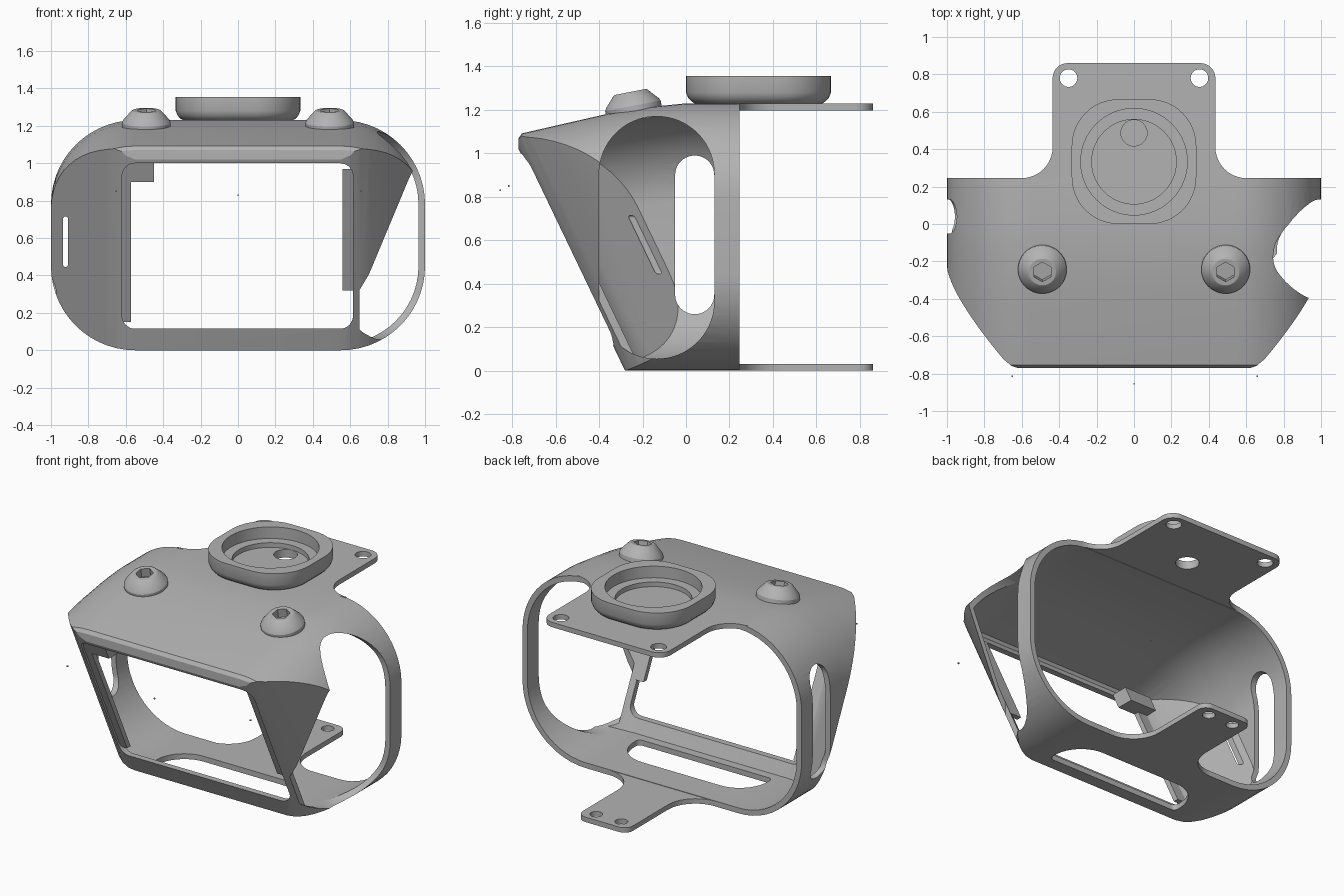
import bpy, bmesh
from math import sin, cos, tan, pi, radians
from mathutils import Vector

if "Cube" in bpy.data.objects:
    bpy.data.objects.remove(bpy.data.objects["Cube"])

grey = bpy.data.materials.new("plain grey")
grey.use_nodes = True
grey.diffuse_color = (0.45, 0.45, 0.45, 1)
grey.node_tree.nodes["Principled BSDF"].inputs["Base Color"].default_value = (0.45, 0.45, 0.45, 1)

WALL = 0.035
BACK = 0.245


def rounded(corners, seg=10):
    """2D outline from (x, y, radius) corners."""
    out = []
    for i, (x, y, r) in enumerate(corners):
        p = Vector((x, y))
        if not r:
            out.append(p)
            continue
        a = (Vector(corners[i - 1][:2]) - p).normalized()
        b = (Vector(corners[(i + 1) % len(corners)][:2]) - p).normalized()
        half = a.angle(b) / 2
        c = p + (a + b).normalized() * r / sin(half)
        v0 = p + a * r / tan(half) - c
        v1 = p + b * r / tan(half) - c
        w = pi - 2 * half
        for k in range(seg + 1):
            t = k / seg
            out.append(c + (v0 * sin((1 - t) * w) + v1 * sin(t * w)) / sin(w))
    return out


def rect(x0, x1, y0, y1, r=0, seg=10):
    return rounded([(x0, y0, r), (x1, y0, r), (x1, y1, r), (x0, y1, r)], seg)


def circle(x, y, r, n=48):
    return [Vector((x + r * cos(2 * pi * k / n), y + r * sin(2 * pi * k / n))) for k in range(n)]


def loft(name, rings):
    """Closed solid through rings of equal point count."""
    bm = bmesh.new()
    loops = [[bm.verts.new(p) for p in ring] for ring in rings]
    n = len(loops[0])
    for low, high in zip(loops, loops[1:]):
        for i in range(n):
            j = (i + 1) % n
            bm.faces.new((low[i], low[j], high[j], high[i]))
    bm.faces.new(loops[0])
    bm.faces.new(loops[-1])
    bmesh.ops.recalc_face_normals(bm, faces=bm.faces)
    mesh = bpy.data.meshes.new(name)
    bm.to_mesh(mesh)
    bm.free()
    mesh.materials.append(grey)
    ob = bpy.data.objects.new(name, mesh)
    bpy.context.collection.objects.link(ob)
    return ob


def prism(name, outline, axis, lo, hi):
    place = {"x": lambda p, d: (d, p[0], p[1]),
             "y": lambda p, d: (p[0], d, p[1]),
             "z": lambda p, d: (p[0], p[1], d)}[axis]
    return loft(name, [[place(p, d) for p in outline] for d in (lo, hi)])


def front_y(z):
    """Depth of the leaning front plane at a height."""
    return -0.77 + 0.48 * (1.02 - z)


def leaning(name, outline, z0, z1):
    """Prism along the leaning front; outline is (x, distance behind it)."""
    return loft(name, [[(x, s + front_y(z), z) for x, s in outline] for z in (z0, z1)])


def activate(ob):
    bpy.ops.object.select_all(action="DESELECT")
    bpy.context.view_layer.objects.active = ob
    ob.select_set(True)


def boolean(ob, tool, operation="DIFFERENCE"):
    mod = ob.modifiers.new("cut", "BOOLEAN")
    mod.operation = operation
    mod.solver = "EXACT"
    mod.object = tool
    activate(ob)
    bpy.ops.object.modifier_apply(modifier=mod.name)
    bpy.data.objects.remove(tool)


def finish(ob, angle=25):
    activate(ob)
    bpy.ops.object.shade_smooth_by_angle(angle=radians(angle))


def body(name, inset, back):
    """Rounded tube with a sloping top, trimmed by the chamfered front."""
    stations = [(-0.77, 1.07), (-0.755, 1.092), (-0.37, 1.18), (-0.15, 1.215), (0, 1.23), (back, 1.23)]
    rings = []
    for y, top in stations:
        y += inset * 0.8 if y < -0.7 else 0
        side = 1 - inset
        section = rect(-side, side, inset, top - inset, 0.45 - inset, 14)
        rings.append([(p.x, y, p.y) for p in section])
    ob = loft(name, rings)
    half = [(0.55, 0), (0.6, 0.01), (0.65, 0.035), (0.7, 0.075), (1.2, 0.65), (1.2, 3)]
    s = inset * 1.15
    plan = [(x, y + s) for x, y in half] + [(-x, y + s) for x, y in reversed(half)]
    boolean(ob, leaning("trim", plan, -0.3, 1.6), "INTERSECT")
    return ob


# Hollow shell, open at the back
shell = body("shell", 0, BACK)
boolean(shell, body("cavity", WALL, 0.6))

# Openings: front window, large and small side slots, thin slit, floor opening
openings = [
    (rect(-0.62, 0.615, 0.115, 1.0, 0.07), "y", -1.2, 0.1),
    (rect(-0.4, 0.13, 0.055, 1.17, 0.264, 20), "x", 0.65, 1.2),
    (rect(-0.05, 0.13, 0.26, 0.99, 0.0899), "x", -1.2, -0.8),
    (rect(-0.935, -0.909, 0.445, 0.715, 0.0129), "y", -0.8, -0.1),
    (rounded([(-0.48, -0.2, 0.03), (0.48, -0.2, 0.03), (0.48, 0.05, 0.2), (-0.48, 0.05, 0.2)]), "z", -0.1, 0.09),
]
for outline, axis, lo, hi in openings:
    boolean(shell, prism("opening", outline, axis, lo, hi))
finish(shell)


# Rear mounting tabs with screw holes
def tab(name, half, flare, corner, z, hole_x, hole_y, hole_r):
    side = [(half + flare, BACK - 0.01, 0), (half + flare, BACK, 0),
            (half, BACK, flare * 0.98), (half, 0.86, corner)]
    outline = rounded(side + [(-x, y, r) for x, y, r in reversed(side)])
    ob = prism(name, outline, "z", z, z + WALL - 0.003)
    for x in (-hole_x, hole_x):
        boolean(ob, prism("hole", circle(x, hole_y, hole_r, 32), "z", z - 0.1, z + 0.1))
    return ob


top_tab = tab("top_tab", 0.435, 0.17, 0.08, 1.198, 0.35, 0.78, 0.047)
bottom_tab = tab("bottom_tab", 0.18, 0.2, 0.06, 0, 0.09, 0.79, 0.038)

# Stepped cup on top
layers = [(1.225, 0.05), (1.238, 0.026), (1.255, 0.01), (1.28, 0), (1.355, 0)]
cup = loft("cup", [[(p.x, p.y, z) for p in rect(-0.333 + i, 0.333 - i, i, 0.667 - i, 0.25 - i, 12)]
                   for z, i in layers])
for r, z in ((0.285, 1.28), (0.226, 1.25)):
    boolean(cup, prism("recess", circle(0, 0.333, r, 64), "z", z, 1.5))
for ob in (cup, top_tab):
    boolean(ob, prism("drain", circle(0, 0.487, 0.07, 32), "z", 1.1, 1.5))
for ob in (cup, top_tab, bottom_tab):
    finish(ob)

# Hex socket screws on the sloping top
for side, x in (("right", -0.49), ("left", 0.49)):
    steps = [(0.13, -0.03), (0.13, 0.022), (0.123, 0.035), (0.08, 0.083), (0.072, 0.087)]
    screw = loft(side + "_screw", [[(p.x, p.y, h) for p in circle(0, 0, r)] for r, h in steps])
    boolean(screw, prism("socket", [(p.y, p.x) for p in circle(0, 0, 0.053, 6)], "z", 0.03, 0.2))
    screw.location = (x, -0.24, 1.197)
    screw.rotation_euler.x = radians(11)
    finish(screw)

# Rails and block behind the window
leaning("right_rail", rect(-0.65, -0.572, 0.035, 0.07), 0.15, 0.92)
leaning("left_rail", rect(0.56, 0.64, 0.035, 0.07), 0.32, 0.97)
leaning("corner_block", rect(-0.64, -0.45, 0.035, 0.15), 0.9, 1.01)

# Tiny marker dots in front
for i, (x, y, z) in enumerate([(-0.65, -0.815, 0.85), (0, -0.855, 0.83), (0.66, -0.815, 0.85)]):
    prism("marker_dot_%d" % i, rect(x - 0.004, x + 0.004, y - 0.004, y + 0.004), "z", z - 0.004, z + 0.004)
